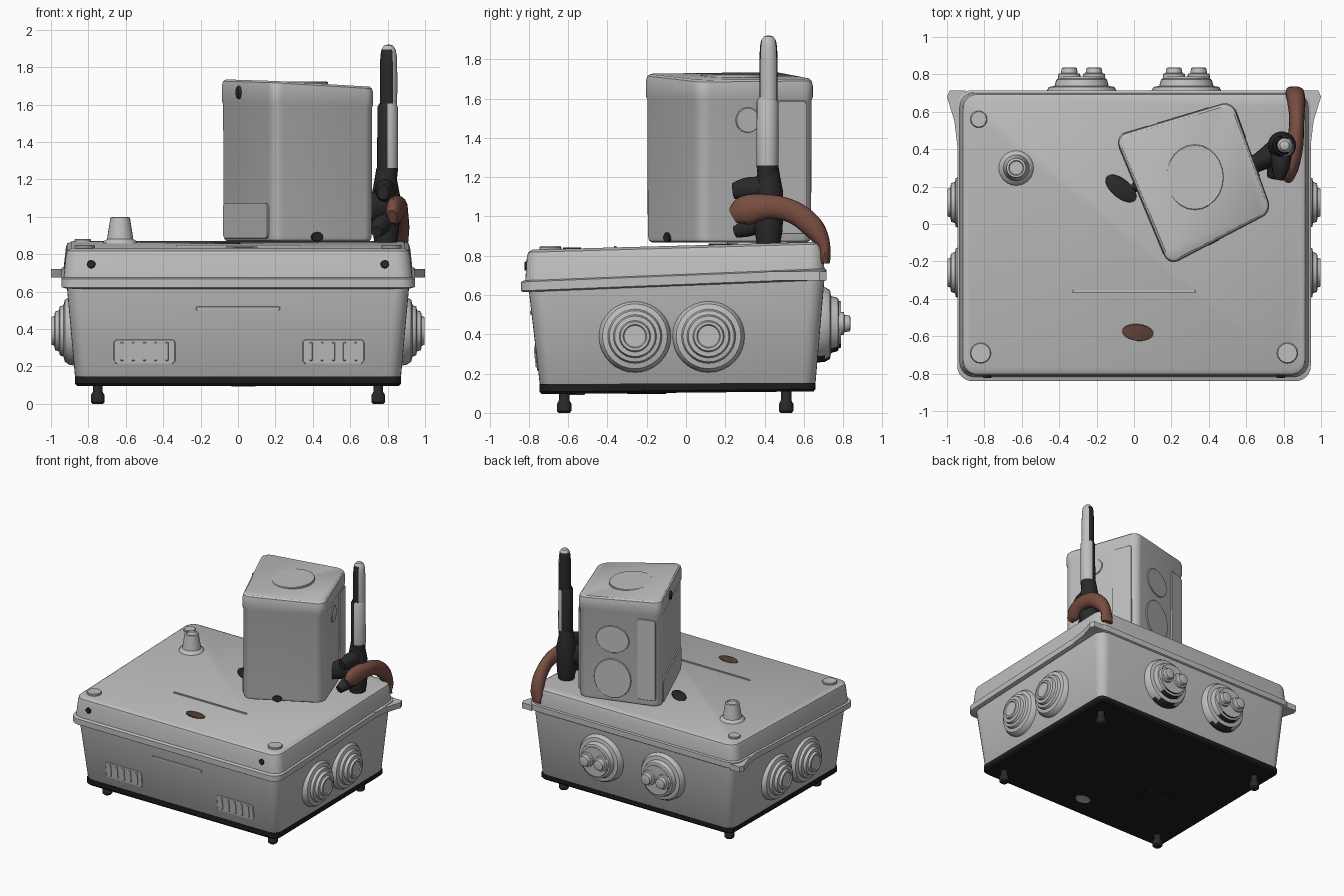
import bpy, bmesh, math
from mathutils import Vector, Matrix

if "Cube" in bpy.data.objects:
    bpy.data.objects.remove(bpy.data.objects["Cube"])


def material(name, rgb):
    m = bpy.data.materials.new(name)
    m.diffuse_color = (*rgb, 1)
    m.use_nodes = True
    m.node_tree.nodes["Principled BSDF"].inputs["Base Color"].default_value = m.diffuse_color
    return m


GREY = material("light grey plastic", (0.52, 0.52, 0.52))
DARK = material("dark rubber", (0.022, 0.022, 0.024))
BLACK = material("black base", (0.012, 0.012, 0.012))
BROWN = material("brown strap", (0.19, 0.075, 0.052))
RUST = material("dark brown patch", (0.10, 0.05, 0.035))


def rounded(pts, r, n=6):
    """Polygon with its corners rounded."""
    pts = [Vector(p) for p in pts]
    out = []
    for i, p in enumerate(pts):
        d1 = (pts[i - 1] - p).normalized() * r
        d2 = (pts[(i + 1) % len(pts)] - p).normalized() * r
        for k in range(n + 1):
            t = math.pi / 2 * k / n
            out.append(p + d1 + d2 - d2 * math.cos(t) - d1 * math.sin(t))
    return out


def rect(hx, y0, y1, r):
    return rounded([(-hx, y0), (hx, y0), (hx, y1), (-hx, y1)], r)


def skin(name, rings, mats, rule=None, matrix=None):
    """Closed surface through rings with equal point counts."""
    bm = bmesh.new()
    loops = [[bm.verts.new(p) for p in ring] for ring in rings]
    n = len(loops[0])
    for a, b in zip(loops, loops[1:]):
        for i in range(n):
            j = (i + 1) % n
            bm.faces.new((a[i], a[j], b[j], b[i]))
    bm.faces.new(loops[0])
    bm.faces.new(loops[-1])
    if matrix:
        bm.transform(matrix)
    bmesh.ops.recalc_face_normals(bm, faces=bm.faces)
    if rule:
        for f in bm.faces:
            f.material_index = rule(f)
    me = bpy.data.meshes.new(name)
    bm.to_mesh(me)
    bm.free()
    for m in mats:
        me.materials.append(m)
    ob = bpy.data.objects.new(name, me)
    bpy.context.collection.objects.link(ob)
    return ob


def loft(name, sections, mat):
    """Sections are (outline, z, x slope, y slope)."""
    rings = [[(p.x, p.y, z + kx * p.x + ky * p.y) for p in poly] for poly, z, kx, ky in sections]
    return skin(name, rings, [mat])


def aim(loc, normal, spin=0):
    n = Vector(normal).normalized()
    q = Matrix.Identity(4) if abs(n.z) > 0.99 and n.z > 0 else n.to_track_quat('Z', 'Y').to_matrix().to_4x4()
    return Matrix.Translation(loc) @ q @ Matrix.Rotation(spin, 4, 'Z')


def lathe(name, profile, loc, normal, mats, n=32, rule=None):
    rings = [[(max(r, 0.002) * math.cos(2 * math.pi * i / n), max(r, 0.002) * math.sin(2 * math.pi * i / n), h)
              for i in range(n)] for r, h in profile]
    return skin(name, rings, mats, rule, aim(loc, normal))


def plate(name, loc, normal, w, h, mat, t=0.008, r=None, spin=0):
    """Thin rounded plate, or an oval when no radius is given."""
    if r is None:
        poly = [Vector((p.x * w / 2, p.y * h / 2)) for p in rounded([(-1, -1), (1, -1), (1, 1), (-1, 1)], 1)]
    else:
        poly = rounded([(-w / 2, -h / 2), (w / 2, -h / 2), (w / 2, h / 2), (-w / 2, h / 2)], r)
    s = 1 - 0.008 / max(w, h)
    rings = [[(p.x, p.y, -0.012) for p in poly], [(p.x, p.y, t * 0.6) for p in poly],
             [(p.x * s, p.y * s, t) for p in poly]]
    return skin(name, rings, [mat], None, aim(loc, normal, spin))


def tube(name, pts, mat, n=16):
    """Smooth tube through (x, y, z, half width, half height) points."""
    pts = [Vector(p) for p in pts]
    path = []
    for i in range(len(pts) - 1):
        a, b, c, d = pts[max(i - 1, 0)], pts[i], pts[i + 1], pts[min(i + 2, len(pts) - 1)]
        for k in range(6):
            t = k / 6
            path.append(0.5 * (2 * b + (c - a) * t + (2 * a - 5 * b + 4 * c - d) * t * t
                               + (3 * b - a - 3 * c + d) * t ** 3))
    path.append(pts[-1])
    rings = []
    for i, p in enumerate(path):
        tan = (path[min(i + 1, len(path) - 1)] - path[max(i - 1, 0)])
        tan = Vector(tan[:3]).normalized()
        side = tan.cross(Vector((0, 0, 1))).normalized()
        up = side.cross(tan)
        rings.append([Vector(p[:3]) + side * p[3] * math.cos(2 * math.pi * k / n)
                      + up * p[4] * math.sin(2 * math.pi * k / n) for k in range(n)])
    return skin(name, rings, [mat])


# Base plate, feet and marks underneath
loft("base_plate", [(rect(0.86, -0.735, 0.65, 0.05), 0.103, 0, 0.01), (rect(0.872, -0.745, 0.66, 0.05), 0.115, 0, 0.01),
                    (rect(0.872, -0.745, 0.66, 0.05), 0.15, 0, 0.005)], BLACK)
for x in (-0.75, 0.75):
    for y in (-0.62, 0.51):
        lathe("foot", [(0.028, 0), (0.037, 0.01), (0.037, 0.045), (0.026, 0.065), (0.026, 0.13)],
              (x, y, 0), (0, 0, 1), [DARK], 20)
plate("underside_patch", (0.03, -0.56, 0.1), (0, 0, -1), 0.13, 0.09, GREY)
plate("underside_hatch", (-0.36, -0.2, 0.103), (0, 0, -1), 0.25, 0.2, BLACK, r=0.03)

# Lower box
loft("lower_box", [(rect(0.86, -0.735, 0.65, 0.06), 0.14, 0, 0.005), (rect(0.872, -0.745, 0.66, 0.07), 0.155, 0, 0.005),
                   (rect(0.915, -0.80, 0.705, 0.08), 0.655, 0, 0.04)], GREY)
for x in (-0.5, 0.51):
    plate("front_panel", (x, -0.757, 0.28), (0, -1, -0.11), 0.33, 0.13, GREY, r=0.02)
    for k in range(5):
        plate("front_panel_rib", (x - 0.12 + 0.06 * k, -0.762, 0.28), (0, -1, -0.11), 0.015, 0.10, GREY, r=0.004)
plate("front_ridge", (0, -0.785, 0.51), (0, -1, -0.11), 0.45, 0.02, GREY, r=0.008)

# Rim and lid
loft("rim", [(rect(0.925, -0.83, 0.705, 0.08), 0.648, 0, 0.04), (rect(0.945, -0.84, 0.715, 0.08), 0.655, 0, 0.04),
             (rect(0.945, -0.84, 0.715, 0.08), 0.70, 0, 0.04), (rect(0.93, -0.825, 0.705, 0.08), 0.707, 0, 0.04)], GREY)
loft("lid", [(rect(0.935, -0.82, 0.705, 0.08), 0.68, 0, 0.04), (rect(0.92, -0.81, 0.70, 0.08), 0.82, 0, 0.03),
             (rect(0.913, -0.803, 0.693, 0.075), 0.84, 0, 0.028), (rect(0.89, -0.78, 0.67, 0.06), 0.852, 0, 0.027)], GREY)
for s in (-1, 1):
    ear = [Vector((s * x, y)) for x, y in
           ((0.9, 0.4), (0.945, 0.42), (0.96, 0.55), (1.0, 0.68), (0.985, 0.715), (0.9, 0.715))]
    loft("rim_ear", [(ear, 0.675, 0, 0), (ear, 0.72, 0, 0)], GREY)
    plate("lid_front_hole", (s * 0.785, -0.815, 0.747), (0, -1, 0), 0.045, 0.045, DARK)


def lid_z(y):
    return 0.852 + 0.027 * y


# Lid details
for x, y, r in ((-0.82, -0.69, 0.055), (0.82, -0.69, 0.055), (-0.83, 0.56, 0.045)):
    plate("lid_screw_cap", (x, y, lid_z(y) + 0.001), (0, 0, 1), 2 * r, 2 * r, GREY, 0.014)
plate("lid_line", (0, -0.36, lid_z(-0.36)), (0, 0, 1), 0.66, 0.012, GREY, r=0.004)
plate("brown_patch", (0.02, -0.58, lid_z(-0.58)), (0, 0.0, 1), 0.17, 0.09, RUST, 0.006, spin=-0.1)
plate("dark_patch", (-0.07, 0.19, lid_z(0.19)), (0, 0, 1), 0.2, 0.1, DARK, 0.006, spin=-0.7)
lathe("lid_knob", [(0.095, 0), (0.09, 0.012), (0.07, 0.025), (0.065, 0.06), (0.052, 0.14), (0.04, 0.143), (0.036, 0.135)],
      (-0.63, 0.3, 0.856), (0, 0, 1), [GREY], 24)

# Cable grommets on the sides and back
SIDE = [(0.185, -0.03), (0.183, 0.008), (0.165, 0.035), (0.138, 0.042), (0.13, 0.062), (0.11, 0.066),
        (0.103, 0.088), (0.08, 0.09), (0.074, 0.107), (0.06, 0.107), (0.055, 0.1)]
for s in (-1, 1):
    for y in (-0.26, 0.115):
        lathe("side_grommet", SIDE, (s * 0.891, y, 0.39), (s, 0, 0), [GREY])
BACK = [(0.195, -0.03), (0.19, 0.02), (0.175, 0.045), (0.145, 0.05), (0.135, 0.085), (0.12, 0.09), (0.118, 0.1)]
for x in (-0.28, 0.28):
    lathe("back_grommet", BACK, (x, 0.688, 0.45), (0, 1, 0), [GREY, DARK],
          rule=lambda f: int(f.normal.z < -0.8))
    for d in (-0.066, 0.066):
        lathe("back_grommet_tip", [(0.062, 0.08), (0.058, 0.115), (0.045, 0.118), (0.04, 0.146), (0.03, 0.149)],
              (x + d, 0.688, 0.455), (0, 1, 0), [GREY], 20)

# Upper box, set askew on the lid
A, B, C, D = (Vector(p) for p in ((-0.105, 0.47), (0.185, -0.225), (0.74, 0.065), (0.525, 0.66)))
MID = (A + B + C + D) / 4


def upper(scale, r=0.06):
    return rounded([MID + (p - MID) * scale for p in (A, B, C, D)], r)


loft("upper_box", [(upper(0.93), 0.868, 0, 0), (upper(0.965), 0.876, 0, 0), (upper(0.98), 0.90, 0, 0),
                   (upper(0.985), 1.60, -0.02, 0), (upper(1.0), 1.615, -0.02, 0), (upper(1.0), 1.70, -0.055, -0.01),
                   (upper(0.985), 1.725, -0.055, -0.01), (upper(0.95), 1.735, -0.055, -0.01)], GREY)


def on_wall(name, p, q, t, z, w, h, mat, r=None, thick=0.008):
    """Plate on the upper box wall running from p to q."""
    d = (q - p).normalized()
    n = Vector((d.y, -d.x))
    pos = MID + (p.lerp(q, t) - MID) * 0.984
    plate(name, (pos.x, pos.y, z), (n.x, n.y, 0), w, h, mat, thick, r)


on_wall("upper_left_panel", A, B, 0.5, 0.98, 0.62, 0.19, GREY, 0.03)
on_wall("upper_back_knockout", D, A, 0.42, 1.38, 0.26, 0.22, GREY)
on_wall("upper_back_knockout_large", D, A, 0.42, 1.06, 0.29, 0.32, GREY)
on_wall("upper_back_panel", D, A, 0.83, 1.25, 0.14, 0.66, GREY, 0.02)
on_wall("upper_right_knockout", C, D, 0.42, 1.49, 0.13, 0.13, GREY)
on_wall("upper_right_panel", C, D, 0.8, 1.25, 0.16, 0.68, GREY, 0.02)
on_wall("upper_left_hole", A, B, 0.39, 1.665, 0.05, 0.07, DARK, thick=0.02)
on_wall("upper_front_hole", B, C, 0.43, 0.893, 0.07, 0.05, DARK)
plate("upper_top_knockout", (0.325, 0.25, 1.7145), (0.055, 0.01, 1), 0.31, 0.35, GREY)

# Antenna: grey on the outward side, dark on the other
lathe("antenna_lower", [(0.05, 1.2), (0.056, 1.26), (0.055, 1.585), (0.046, 1.605)], (0.8, 0.415, 0), (0, 0, 1),
      [DARK, GREY], 24, lambda f: int(f.normal.x > 0.1 and f.calc_center_median().z > 1.26))
lathe("antenna_upper", [(0.046, 1.59), (0.047, 1.75), (0.044, 1.86), (0.038, 1.895), (0.024, 1.915), (0, 1.922)],
      (0.805, 0.42, 0), (0, 0, 1), [DARK, GREY], 24,
      lambda f: int(f.normal.x > 0.4 or f.calc_center_median().z > 1.89))
lathe("antenna_socket", [(0.06, 0.86), (0.07, 0.92), (0.075, 1.0), (0.075, 1.12), (0.06, 1.2), (0.05, 1.26)],
      (0.79, 0.42, 0), (0, 0, 1), [DARK], 24)
tube("antenna_arm", [(0.61, 0.30, 1.0, 0.04, 0.05), (0.7, 0.35, 1.04, 0.055, 0.08), (0.8, 0.42, 1.06, 0.07, 0.09)], DARK)
tube("antenna_clamp", [(0.775, 0.24, 1.13, 0.03, 0.04), (0.785, 0.32, 1.14, 0.05, 0.06), (0.79, 0.43, 1.14, 0.06, 0.06)], DARK)
tube("antenna_foot", [(0.78, 0.42, 1.0, 0.06, 0.06), (0.76, 0.33, 0.95, 0.05, 0.05), (0.74, 0.25, 0.92, 0.03, 0.03)], DARK)

# Brown strap arching over the lid's back corner
tube("strap", [(0.825, 0.24, 1.0, 0.025, 0.04), (0.835, 0.30, 1.03, 0.045, 0.075), (0.86, 0.42, 1.05, 0.045, 0.062),
               (0.87, 0.55, 1.02, 0.04, 0.058), (0.868, 0.65, 0.94, 0.048, 0.055),
               (0.86, 0.70, 0.85, 0.05, 0.035), (0.86, 0.71, 0.76, 0.045, 0.02)], BROWN)

# Smooth shading with sharp edges kept
for ob in bpy.context.collection.objects:
    ob.select_set(True)
    bpy.context.view_layer.objects.active = ob
bpy.ops.object.shade_smooth_by_angle(angle=math.radians(35))
